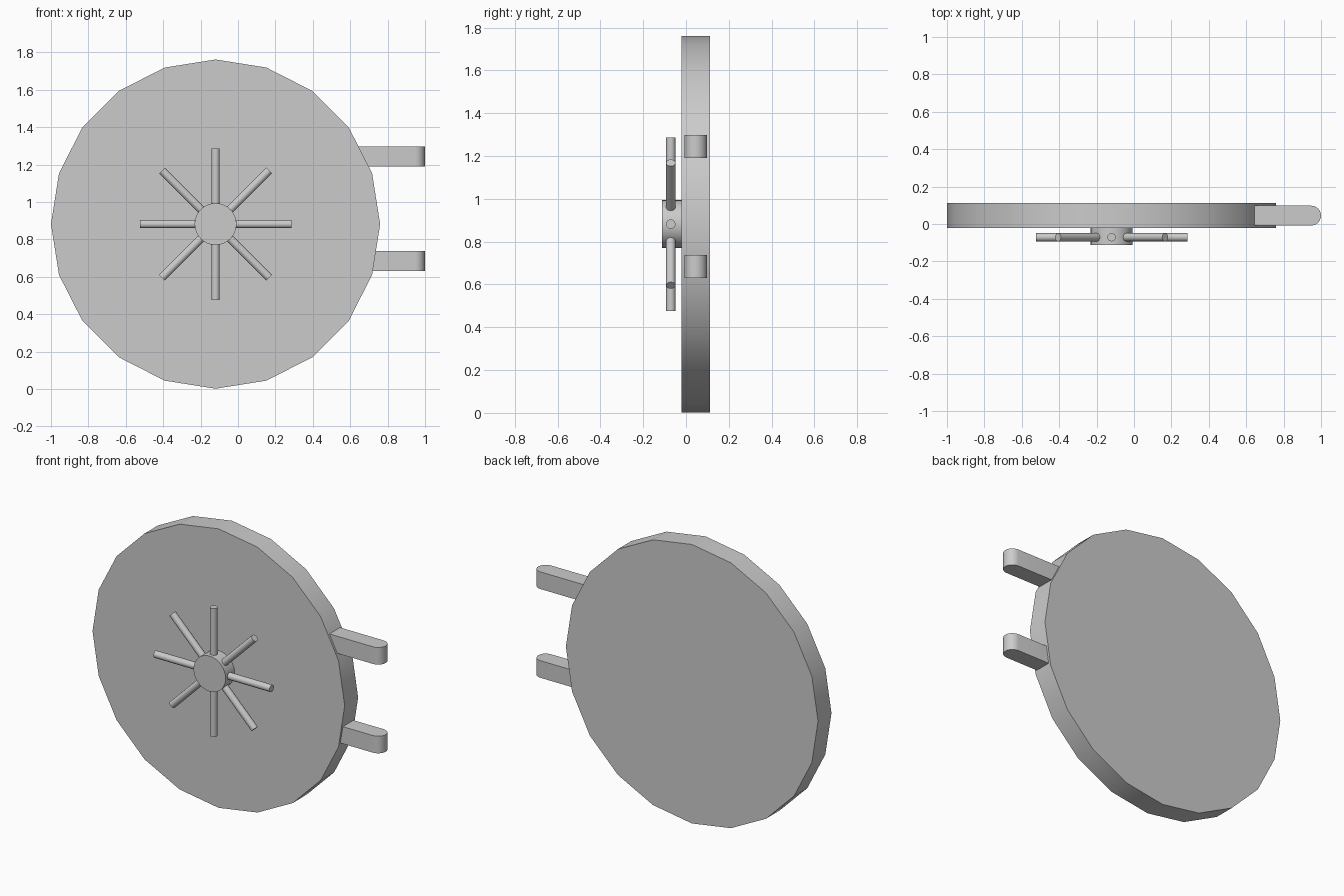
import bpy, bmesh
from math import pi, sin, cos
from mathutils import Matrix, Vector

if "Cube" in bpy.data.objects:
    bpy.data.objects.remove(bpy.data.objects["Cube"])

CX, CZ = -0.12, 0.882  # wheel axis


def finish(bm, name):
    bmesh.ops.recalc_face_normals(bm, faces=bm.faces)
    me = bpy.data.meshes.new(name)
    bm.to_mesh(me)
    bm.free()
    ob = bpy.data.objects.new(name, me)
    bpy.context.collection.objects.link(ob)
    bpy.ops.object.select_all(action='DESELECT')
    ob.select_set(True)
    bpy.context.view_layer.objects.active = ob
    bpy.ops.object.shade_smooth_by_angle(angle=pi / 6)
    return ob


def prism(name, points, vec):
    """Extrude a closed outline along vec."""
    bm = bmesh.new()
    face = bm.faces.new([bm.verts.new(p) for p in points])
    ext = bmesh.ops.extrude_face_region(bm, geom=[face], use_keep_orig=True)
    verts = [g for g in ext['geom'] if isinstance(g, bmesh.types.BMVert)]
    bmesh.ops.translate(bm, verts=verts, vec=vec)
    return finish(bm, name)


def disc(name, r, sides, y0, y1):
    pts = [(CX + r * cos(2 * pi * i / sides), y0, CZ + r * sin(2 * pi * i / sides))
           for i in range(sides)]
    return prism(name, pts, (0, y1 - y0, 0))


# Round door slab and the handwheel hub
disc("door", 0.88, 20, -0.022, 0.112)
disc("wheel_hub", 0.112, 32, -0.112, -0.022)

# Eight handwheel spokes
for i in range(8):
    a = i * pi / 4
    d = Vector((cos(a), 0, sin(a)))
    side = Vector((-sin(a), 0, cos(a)))
    start = Vector((CX, -0.071, CZ)) + d * 0.05
    r = 0.022
    ring = [start + side * r * cos(t) + Vector((0, r * sin(t), 0))
            for t in (2 * pi * k / 16 for k in range(16))]
    prism(f"wheel_spoke_{i + 1}", ring, d * 0.355)

# Two hinge arms with rounded outer ends
HY, HR = 0.045, 0.053
for name, z in (("hinge_lower", 0.63), ("hinge_upper", 1.19)):
    arc = [(1 - HR + HR * cos(t), HY + HR * sin(t), z)
           for t in (-pi / 2 + pi * k / 12 for k in range(13))]
    prism(name, [(0.62, HY + HR, z), (0.62, HY - HR, z)] + arc, (0, 0, 0.108))
